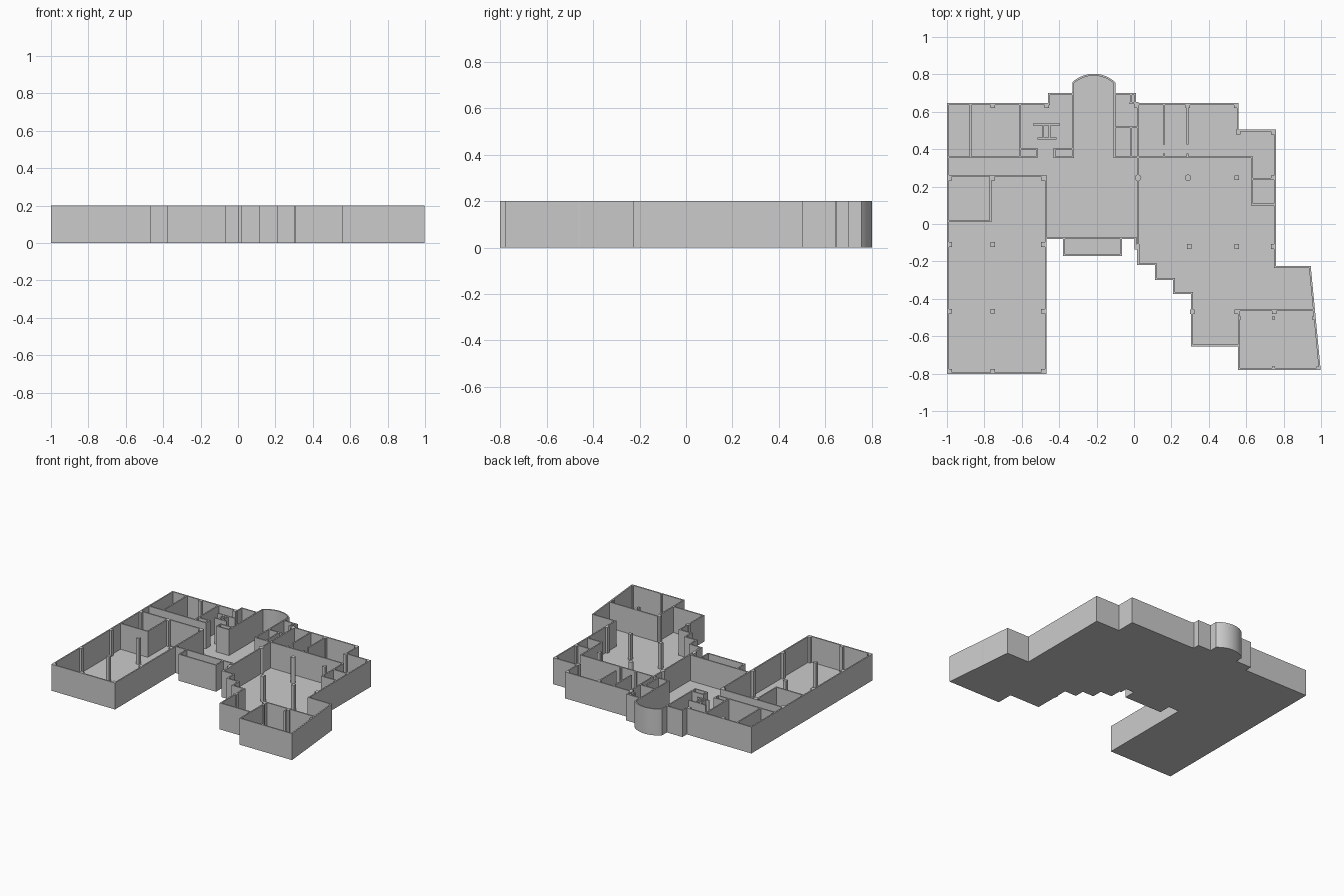
import bpy, bmesh, math
from mathutils import Vector

if "Cube" in bpy.data.objects:
    bpy.data.objects.remove(bpy.data.objects["Cube"])

H, T, FLOOR = 0.2, 0.01, 0.005


def finish(name, bm):
    me = bpy.data.meshes.new(name)
    bmesh.ops.recalc_face_normals(bm, faces=bm.faces)
    bm.to_mesh(me)
    bm.free()
    ob = bpy.data.objects.new(name, me)
    bpy.context.collection.objects.link(ob)
    return ob


def add_prism(bm, pts, z0, z1):
    lo = [bm.verts.new((p[0], p[1], z0)) for p in pts]
    hi = [bm.verts.new((p[0], p[1], z1)) for p in pts]
    bm.faces.new(lo[::-1])
    bm.faces.new(hi)
    n = len(pts)
    for i in range(n):
        j = (i + 1) % n
        bm.faces.new((lo[i], lo[j], hi[j], hi[i]))


def add_rect(bm, x0, y0, x1, y1, z0=0.0, z1=H):
    add_prism(bm, [(x0, y0), (x1, y0), (x1, y1), (x0, y1)], z0, z1)


def inset(pts, t):
    """Mitred inward offset of a counter-clockwise outline."""
    out, n = [], len(pts)
    for i in range(n):
        a, b, c = (Vector(pts[k % n]) for k in (i - 1, i, i + 1))
        d1, d2 = (b - a).normalized(), (c - b).normalized()
        n1, n2 = Vector((-d1.y, d1.x)), Vector((-d2.y, d2.x))
        out.append(b + (n1 + n2) * (t / (1 + n1.dot(n2))))
    return out


# building outline, with the curved bay at the back
bay_r, bay_half = 0.168, 0.115
a_max = math.asin(bay_half / bay_r)
bay = [(-0.215 + bay_r * math.sin(a), 0.803 - bay_r + bay_r * math.cos(a))
       for a in (a_max * (1 - 2 * i / 16) for i in range(17))]
outline = [(-1, -0.803), (-0.467, -0.803), (-0.467, -0.08), (0.003, -0.08),
           (0.003, -0.135), (0.02, -0.135), (0.02, -0.22), (0.113, -0.22),
           (0.113, -0.30), (0.208, -0.30), (0.208, -0.373), (0.305, -0.373),
           (0.305, -0.655), (0.557, -0.655), (0.557, -0.78), (0.998, -0.78),
           (0.945, -0.225), (0.758, -0.225), (0.758, 0.505), (0.56, 0.505),
           (0.56, 0.647), (0.01, 0.647), (0.01, 0.70), (-0.10, 0.70)] + bay + [
           (-0.33, 0.70), (-0.46, 0.70), (-0.46, 0.647), (-1, 0.647)]

# floor slab
bm = bmesh.new()
add_prism(bm, outline, 0, FLOOR)
finish("floor", bm)

# outer walls as a continuous ring
bm = bmesh.new()
inner = inset(outline, T)
rings = [[bm.verts.new((p[0], p[1], z)) for p in pts]
         for pts, z in ((outline, 0), (outline, H), (inner, H), (inner, 0))]
n = len(outline)
for k in range(4):
    r, s = rings[k], rings[(k + 1) % 4]
    for i in range(n):
        j = (i + 1) % n
        bm.faces.new((r[i], r[j], s[j], s[i]))
walls = finish("outer_walls", bm)
bpy.context.view_layer.objects.active = walls
walls.select_set(True)
bpy.ops.object.shade_smooth_by_angle(angle=math.radians(20))

# entrance porch box
bm = bmesh.new()
add_rect(bm, -0.38, -0.17, -0.065, -0.08, 0, FLOOR)
add_rect(bm, -0.38, -0.17, -0.065, -0.16)
add_rect(bm, -0.38, -0.16, -0.37, -0.08)
add_rect(bm, -0.075, -0.16, -0.065, -0.08)
finish("entrance_porch", bm)


def partitions(name, horizontal, vertical):
    bm = bmesh.new()
    h = T / 2
    for y, x0, x1 in horizontal:
        add_rect(bm, x0 - h, y - h, x1 + h, y + h)
    for x, y0, y1 in vertical:
        add_rect(bm, x - h, y0 - h, x + h, y1 + h)
    return finish(name, bm)


# partitions: horizontal (y, x0, x1), vertical (x, y0, y1)
partitions("left_partitions",
           [(0.357, -0.995, -0.52), (0.40, -0.61, -0.52), (0.357, -0.425, -0.333),
            (0.40, -0.425, -0.333), (0.258, -0.995, -0.472), (0.015, -0.995, -0.767)],
           [(-0.875, 0.357, 0.64), (-0.61, 0.357, 0.64), (-0.52, 0.357, 0.40),
            (-0.425, 0.357, 0.40), (-0.767, 0.015, 0.258), (-0.472, -0.08, 0.258)])
partitions("washroom_partitions",
           [(0.532, -0.535, -0.40), (0.458, -0.51, -0.42)],
           [(-0.485, 0.458, 0.532), (-0.452, 0.458, 0.532)])
partitions("hall_partitions",
           [(0.517, -0.105, 0.02), (0.647, -0.02, 0.02)],
           [(-0.327, 0.357, 0.70), (-0.105, 0.357, 0.70), (-0.017, 0.357, 0.517),
            (-0.017, 0.647, 0.695), (0.022, -0.215, 0.64)])
partitions("right_partitions",
           [(0.357, -0.105, 0.63), (0.24, 0.63, 0.753), (0.105, 0.63, 0.753),
            (-0.46, 0.56, 0.963)],
           [(0.16, 0.43, 0.64), (0.16, 0.357, 0.372), (0.287, 0.43, 0.64),
            (0.287, 0.357, 0.372), (0.63, 0.105, 0.357), (0.562, -0.65, -0.46)])

# square columns
bm = bmesh.new()
spots = [(x, y) for x in (-0.985, -0.755, -0.484) for y in (0.245, -0.11, -0.467, -0.787)]
spots += [(x, y) for x in (0.55, 0.745) for y in (0.247, -0.12)]
spots += [(-0.755, 0.633), (-0.467, 0.633), (0.015, 0.633), (0.287, 0.633), (0.547, 0.633),
          (0.557, 0.492), (0.745, 0.492), (0.295, -0.12), (0.016, -0.12),
          (0.312, -0.47), (0.55, -0.47), (0.75, -0.47)]
for x, y in spots:
    add_rect(bm, x - 0.0125, y - 0.0125, x + 0.0125, y + 0.0125)
for x, y in [(0.565, -0.502), (0.747, -0.502), (0.96, -0.502), (0.745, -0.77), (0.985, -0.77)]:
    add_rect(bm, x - 0.008, y - 0.008, x + 0.008, y + 0.008)
finish("square_columns", bm)

# round columns
for i, x in enumerate((0.022, 0.289)):
    bpy.ops.mesh.primitive_cylinder_add(vertices=24, radius=0.017, depth=H,
                                        location=(x, 0.247, H / 2))
    bpy.context.object.name = f"round_column_{i + 1}"
    bpy.ops.object.shade_smooth_by_angle()
